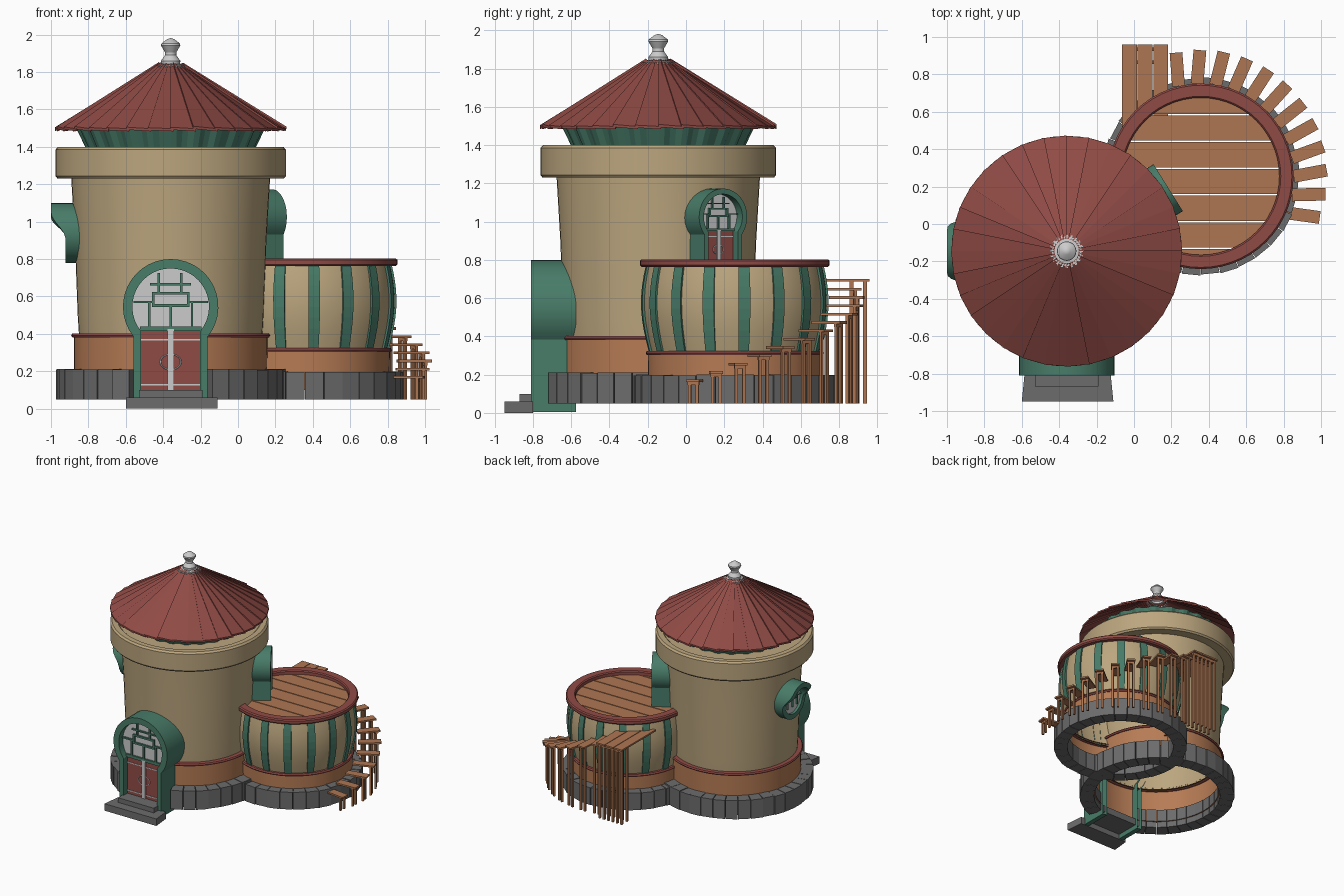
import bpy, bmesh, random
from math import sin, cos, pi, radians, sqrt, asin, acos
from mathutils import Vector, Matrix

if "Cube" in bpy.data.objects:
    bpy.data.objects.remove(bpy.data.objects["Cube"])

random.seed(4)
T = (-0.36, -0.145)   # tower centre
B = (0.357, 0.255)    # barrel annex centre


def material(name, r, g, b):
    m = bpy.data.materials.new(name)
    m.diffuse_color = (r, g, b, 1)
    m.use_nodes = True
    m.node_tree.nodes["Principled BSDF"].inputs["Base Color"].default_value = m.diffuse_color
    return m


BEIGE = material("plaster", .50, .38, .21)
RED = material("red_paint", .28, .07, .06)
GREEN = material("green_paint", .065, .20, .14)
CLAY = material("clay", .47, .20, .09)
WOOD = material("wood", .42, .18, .085)
STONE = material("stone", .15, .15, .15)


def mesh(name, verts, faces, mat=None, smooth=False):
    bm = bmesh.new()
    vs = [bm.verts.new(v) for v in verts]
    for f in faces:
        bm.faces.new([vs[i] for i in f])
    bmesh.ops.remove_doubles(bm, verts=bm.verts, dist=1e-5)
    bmesh.ops.recalc_face_normals(bm, faces=bm.faces)
    me = bpy.data.meshes.new(name)
    bm.to_mesh(me)
    bm.free()
    ob = bpy.data.objects.new(name, me)
    bpy.context.collection.objects.link(ob)
    if mat:
        me.materials.append(mat)
    if smooth:
        bpy.ops.object.select_all(action='DESELECT')
        ob.select_set(True)
        bpy.context.view_layer.objects.active = ob
        bpy.ops.object.shade_smooth_by_angle(angle=radians(30))
    return ob


def lathe(name, prof, c, mat=None, n=56):
    verts = [(c[0] + r * cos(2 * pi * i / n), c[1] + r * sin(2 * pi * i / n), z)
             for i in range(n) for r, z in prof]
    k = len(prof)
    faces = [(i * k + j, (i + 1) % n * k + j, (i + 1) % n * k + j + 1, i * k + j + 1)
             for i in range(n) for j in range(k - 1)]
    return mesh(name, verts, faces, mat, True)


def prism(lo, hi, verts, faces):
    """Append a solid between two matching outlines."""
    s, n = len(verts), len(lo)
    verts += lo + hi
    faces += [tuple(range(s, s + n)), tuple(range(s + n, s + 2 * n))]
    faces += [(s + i, s + (i + 1) % n, s + n + (i + 1) % n, s + n + i) for i in range(n)]


def boxes(name, items, mat=None, M=Matrix()):
    """items: (x0, x1, y0, y1, z0, z1) or the same with its own matrix."""
    verts, faces = [], []
    for it in items:
        (x0, x1, y0, y1, z0, z1), L = it if len(it) == 2 else (it, M)
        q = [(x0, y0), (x1, y0), (x1, y1), (x0, y1)]
        prism([L @ Vector((x, y, z0)) for x, y in q], [L @ Vector((x, y, z1)) for x, y in q], verts, faces)
    return mesh(name, verts, faces, mat)


def stone_ring(name, c, r0, r1, z1, n, start, end):
    verts, faces = [], []
    st = (end - start) / n
    for i in range(n):
        a, b = radians(start + st * i + .2), radians(start + st * (i + 1) - .2)
        ro = r1 - random.uniform(0, .008)
        q = [(r0, a), (ro, a), (ro, b), (r0, b)]
        zt = z1 - random.uniform(0, .005)
        prism(*[[Vector((c[0] + r * cos(t), c[1] + r * sin(t), z)) for r, t in q] for z in (.05, zt)], verts, faces)
    mesh(name, verts, faces, STONE)


# --- main tower: stones, clay footing, plaster wall, top band
stone_ring("tower_stones", T, .50, .617, .212, 34, -69, 249)
lathe("tower_footing", [(.49, .10), (.515, .10), (.518, .385), (.49, .385)], T, CLAY)
lathe("tower_footing_trim", [(.50, .382), (.526, .382), (.532, .392), (.526, .402), (.49, .402)], T, RED)
lathe("tower_wall", [(.49, .39), (.497, .5), (.512, .9), (.532, 1.24)], T, BEIGE)
lathe("tower_band", [(.52, 1.23), (.605, 1.23), (.616, 1.243), (.616, 1.385), (.603, 1.40),
                     (.56, 1.40), (.55, 1.39), (.42, 1.39)], T, BEIGE)

# --- fluted green drum under the roof
verts, faces, N = [], [], 96
for i in range(N):
    o = 0 if i % 4 < 2 else -.016
    for r, z in ((.45 + o, 1.385), (.505 + o, 1.50)):
        verts.append((T[0] + r * cos(2 * pi * i / N), T[1] + r * sin(2 * pi * i / N), z))
    faces.append((2 * i, 2 * i + 1, (2 * i + 3) % (2 * N), (2 * i + 2) % (2 * N)))
mesh("roof_drum", verts, faces, GREEN)

# --- roof of overlapping wedge panels
verts, faces, N = [], [], 32
for i in range(N):
    a, b = 2 * pi * i / N, 2 * pi * (i + 1.12) / N
    h = random.uniform(.004, .014)
    ring = [(.618, a, 1.483 + h), (.618, b, 1.483), (.065, b, 1.825), (.065, a, 1.825 + h)]
    lo = [Vector((T[0] + r * cos(t), T[1] + r * sin(t), z)) for r, t, z in ring]
    prism(lo, [v + Vector((0, 0, .014)) for v in lo], verts, faces)
mesh("roof_panels", verts, faces, RED)
lathe("roof_finial", [(.08, 1.822), (.08, 1.838), (.05, 1.842), (.052, 1.86), (.03, 1.89), (.03, 1.905),
                      (.052, 1.942), (.05, 1.952), (.02, 1.975), (0, 1.982)], T, None, 20)
boxes("finial_dentils", [((.07, .09, -.006, .006, 1.815, 1.832),
      Matrix.Translation((*T, 0)) @ Matrix.Rotation(2 * pi * i / 20, 4, 'Z')) for i in range(20)])

# --- barrel annex: stones, footing, bulging wall, staves, rim, deck
stone_ring("annex_stones", B, .42, .532, .20, 32, 0, 360)
lathe("annex_footing", [(.43, .10), (.452, .10), (.455, .305), (.43, .305)], B, CLAY)
lathe("annex_footing_trim", [(.43, .303), (.46, .303), (.466, .313), (.46, .324), (.43, .324)], B, RED)
bulge = [(.438 + .042 * sin(pi * t / 8 * .88), .315 + .46 * t / 8) for t in range(9)]
lathe("annex_wall", bulge, B, BEIGE)
lathe("annex_rim", [(.42, .75), (.42, .795), (.428, .803), (.487, .803), (.496, .795), (.496, .772), (.487, .763), (.44, .763)], B, RED)
verts, faces = [], []
for s in range(16):
    a = radians(-84 + 22.5 * s)
    k = len(verts)
    for r, z in bulge:
        w = .026 + .10 * (r - .438)
        for ro, sg in ((-.005, -1), (.011, -1), (.011, 1), (-.005, 1)):
            t = a + sg * w / r
            verts.append((B[0] + (r + ro) * cos(t), B[1] + (r + ro) * sin(t), z))
    faces += [(k + 4 * j + m, k + 4 * j + m + 1, k + 4 * j + m + 5, k + 4 * j + m + 4)
              for j in range(8) for m in range(3)]
mesh("annex_staves", verts, faces, GREEN)
verts, faces = [], []
edges = [-.425] + [-.385 + .143 * i for i in range(6)] + [.425]
for y0, y1 in zip(edges, edges[1:]):
    ys = [y0 + .004 + (y1 - y0 - .008) * j / 6 for j in range(7)]
    half = [(sqrt(max(.43 ** 2 - y * y, 1e-4)), y) for y in ys]
    out = half + [(-x, y) for x, y in reversed(half)]
    prism(*[[Vector((B[0] + x, B[1] + y, z)) for x, y in out] for z in (.75, .77)], verts, faces)
mesh("deck_planks", verts, faces, WOOD)

# --- winding stair treads on posts, then a landing
treads, posts = [], []
for i in range(12):
    p, z = radians(-20.8 + 11.2 * i), .175 + .0435 * i
    L = Matrix.Translation((B[0] + .585 * cos(p), B[1] + .585 * sin(p), 0)) @ \
        Matrix.Rotation(radians(-8 + 9.3 * i), 4, 'Z')
    treads.append(((-.09, .09, -.034, .034, z - .014, z), L))
    treads.append(((.05, .066, -.03, .03, z - .03, z - .013), L))
    posts += [((.05, .066, s - .008, s + .008, .05, z - .01), L) for s in (-.02, .02)]
for i in range(3):
    x = -.063 + .083 * i
    treads.append((x, x + .078, .50, .96, .687, .701))
    posts += [(x + u - .008, x + u + .008, y - .01, y + .01, .05, .69)
              for u in (.018, .06) for y in (.865, .935)]
for y in (.865, .935):
    treads.append((-.055, .175, y - .01, y + .01, .667, .688))
boxes("stair_treads", treads, WOOD)
boxes("stair_posts", posts, WOOD)


# --- keyhole doors; local x = sideways, local -y = outward, z from circle centre
def keyhole(R, h, b, n=28):
    a = acos(h / R)
    arc = [(R * cos(-a + (pi + 2 * a) * i / n), R * sin(-a + (pi + 2 * a) * i / n)) for i in range(n + 1)]
    return [(h, -b)] + arc + [(-h, -b)]


def frame(name, outer, inner, front, back, M, closed=False):
    n = len(outer)
    verts = []
    for (ox, oz), (ix, iz) in zip(outer, inner):
        f = front(oz)
        verts += [M @ Vector(v) for v in ((ox, -back, oz), (ox, -f, oz), (ix, -f, iz), (ix, -back, iz))]
    faces = [(4 * i + m, 4 * i + m + 1, 4 * ((i + 1) % n) + m + 1, 4 * ((i + 1) % n) + m)
             for i in range(n if closed else n - 1) for m in range(3)]
    if not closed:
        faces += [(0, 1, 2, 3), tuple(4 * n - 4 + m for m in range(4))]
    mesh(name, verts, faces, GREEN, True)


def muntins(name, d, M, extra=()):
    bars = [(-.1, .1, 0, .015), (-.1, .1, .065, .08), (-.1, -.086, 0, .08), (.086, .1, 0, .08),
            (-.2, -.09, .02, .032), (.09, .2, .02, .032), (-.07, -.058, .07, .18), (.05, .062, .07, .18),
            (-.11, .11, .115, .126), (-.12, -.108, -.11, .02), (.108, .12, -.11, .02), (-.006, .006, -.11, .01)]
    boxes(name, [(a, b, -d - .015, -d + .01, c, e) for a, b, c, e in bars + list(extra)], GREEN, M)


def door(pre, angle, zc, s, front, back):
    M = Matrix.Translation((*T, zc)) @ Matrix.Rotation(angle, 4, 'Z') @ Matrix.Diagonal((s, 1, s, 1))
    frame(pre + "_frame", keyhole(.255, .198, .54), keyhole(.205, .158, .54), lambda z: front, back, M)
    d = front - .055
    pane = keyhole(.207, .16, .12)
    mesh(pre + "_window", [M @ Vector((x, -d, z)) for x, z in pane], [tuple(range(len(pane)))])
    muntins(pre + "_muntins", d, M, [(-.165, .165, -.13, -.105)])
    boxes(pre + "_leaves", [(-.16, -.004, -d - .005, -d + .02, -.475, -.12),
                            (.004, .16, -d - .005, -d + .02, -.475, -.12)], RED, M)
    boxes(pre + "_centre_post", [(-.018, .018, -d - .016, -d, -.475, -.12)], None, M)
    boxes(pre + "_hinges", [(-.16, .16, -d - .009, -d, z, z + .008) for z in (-.18, -.42)], None, M)
    bpy.ops.mesh.primitive_torus_add(major_radius=.055, minor_radius=.004, major_segments=24, minor_segments=6)
    ring = bpy.context.object
    ring.name = pre + "_handle_ring"
    ring.matrix_world = M @ Matrix.Translation((0, -d - .008, -.295)) @ Matrix.Rotation(pi / 2, 4, 'X') @ \
        Matrix.Diagonal((1, .75, 1, 1))


door("front_door", 0, .545, 1, .665, .43)
door("deck_door", radians(122), 1.025, .58, .64, .44)

# --- front steps
verts, faces = [], []
for q, z0, z1 in (([(-.60, -.95), (-.11, -.95), (-.125, -.80), (-.585, -.80)], 0, .06),
                  ([(-.53, -.87), (-.19, -.87), (-.19, -.60), (-.53, -.60)], .045, .10)):
    prism([Vector((x, y, z0)) for x, y in q], [Vector((x, y, z1)) for x, y in q], verts, faces)
mesh("front_steps", verts, faces, STONE)

# --- round side window with flared hood
M = Matrix.Translation((*T, .94)) @ Matrix.Rotation(-pi / 2, 4, 'Z')
circ = lambda r: [(r * cos(2 * pi * i / 32), r * sin(2 * pi * i / 32)) for i in range(32)]


def hood(z):
    t = min(1, max(0, (z + .03) / .14))
    return .562 + .078 * t * t * (3 - 2 * t)


frame("side_window_frame", circ(.16), circ(.118), hood, .46, M, True)
mesh("side_window_pane", [M @ Vector((x, -.54, z)) for x, z in circ(.12)], [tuple(range(32))])
muntins("side_window_muntins", .54, M @ Matrix.Diagonal((.58, 1, .58, 1)))
